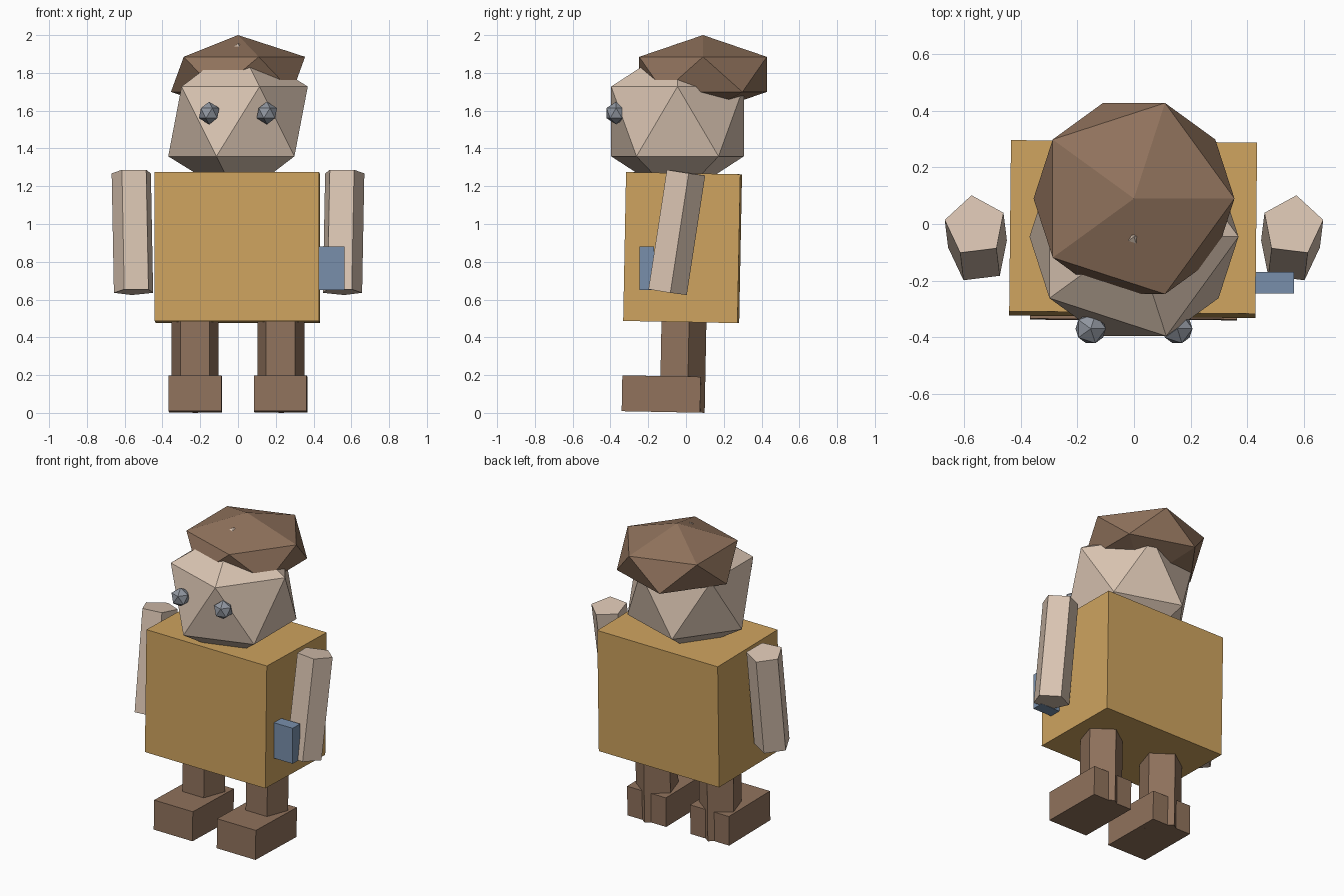
import bpy
from math import radians

cube = bpy.data.objects.get("Cube")
if cube:
    bpy.data.objects.remove(cube, do_unlink=True)


def make_material(name, rgb):
    mat = bpy.data.materials.new(name)
    mat.use_nodes = True
    mat.diffuse_color = (*rgb, 1)
    mat.node_tree.nodes["Principled BSDF"].inputs["Base Color"].default_value = (*rgb, 1)
    return mat


tan = make_material("tan", (0.62, 0.37, 0.115))
skin = make_material("skin", (0.70, 0.555, 0.445))
brown = make_material("brown", (0.28, 0.17, 0.108))
blue = make_material("blue", (0.19, 0.275, 0.41))
grey = make_material("grey", (0.28, 0.305, 0.35))


def finish(name, mat, rotation=(0, 0, 0), scale=None):
    obj = bpy.context.object
    obj.name = obj.data.name = name
    obj.rotation_euler = [radians(a) for a in rotation]
    if scale:
        obj.scale = scale
    obj.data.materials.append(mat)
    return obj


def box(name, mat, centre, size, rotation=(0, 0, 0)):
    bpy.ops.mesh.primitive_cube_add(size=1, location=centre)
    return finish(name, mat, rotation, size)


def five_sided_post(name, mat, centre, radius, length, rotation):
    bpy.ops.mesh.primitive_cylinder_add(vertices=5, radius=radius, depth=length, location=centre)
    return finish(name, mat, rotation)


def ball(name, mat, centre, radius, height=1):
    bpy.ops.mesh.primitive_ico_sphere_add(subdivisions=1, radius=radius, location=centre)
    return finish(name, mat, scale=(1, 1, height))


lean = (-1.1, 0, -0.6)

# Torso, head and hair
box("torso", tan, (-0.003, -0.018, 0.875), (0.87, 0.605, 0.788), lean)
ball("head", skin, (0, -0.045, 1.543), 0.413)
ball("hair", brown, (0, 0.09, 1.792), 0.397, 0.524)

# Paired parts
for side, s in (("left", 1), ("right", -1)):
    ball(side + "_eye", grey, (s * 0.153, -0.37, 1.587), 0.06)
    five_sided_post(side + "_arm", skin, (s * 0.555, -0.055, 0.957), 0.11, 0.64,
                    (-8.8, 0, -7 * s))
    five_sided_post(side + "_leg", brown, (s * 0.227, -0.027, 0.273), 0.131, 0.54, lean)
    box(side + "_foot", brown, (s * 0.226, -0.13, 0.1), (0.28, 0.415, 0.19), lean)

# Handheld device beside the left hand
box("handheld_device", blue, (0.49, -0.208, 0.765), (0.15, 0.076, 0.23))
